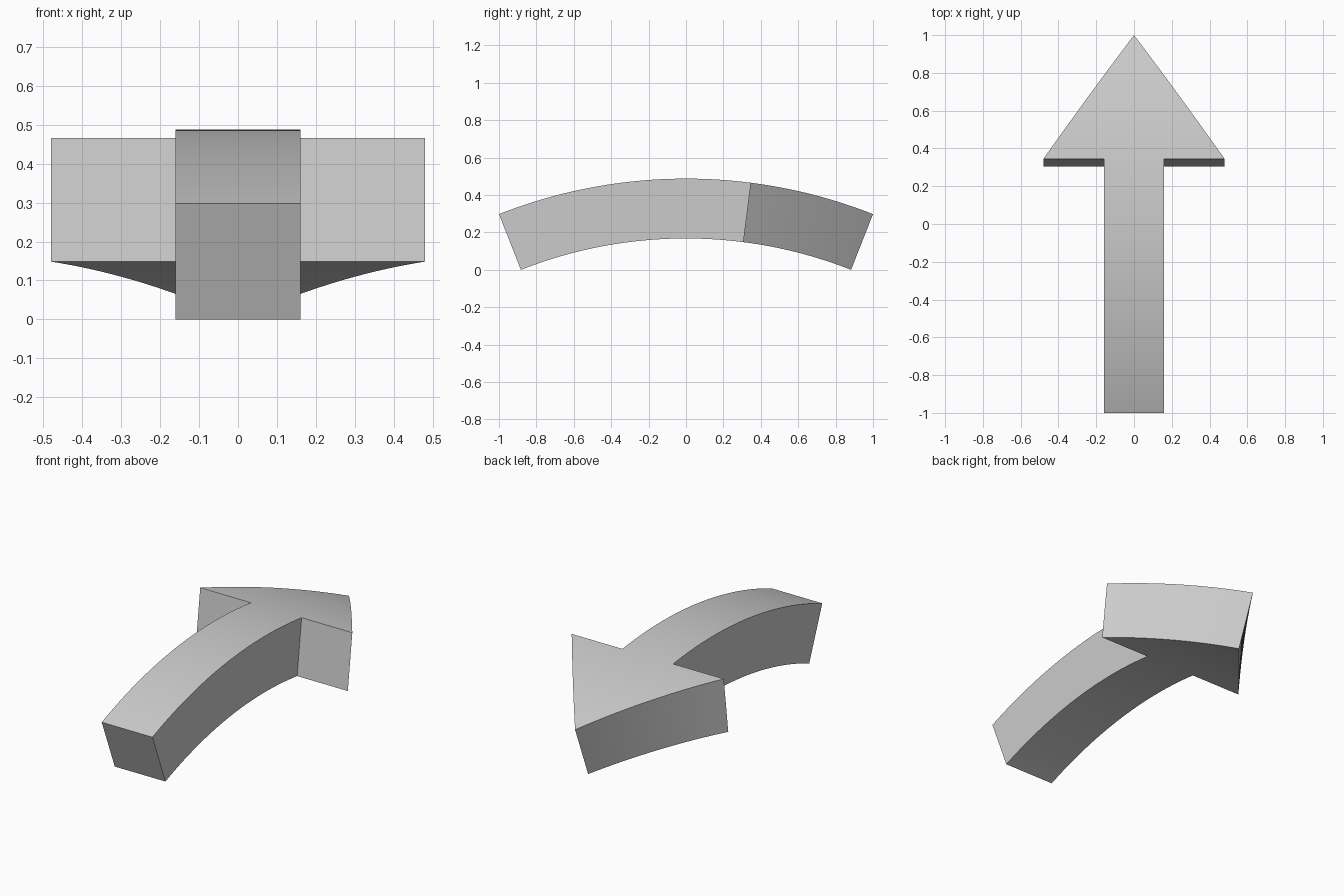
import bpy, bmesh, math

cube = bpy.data.objects.get("Cube")
if cube:
    bpy.data.objects.remove(cube, do_unlink=True)

RADIUS = 2.727                      # outer bend radius
THICK = 0.32
HALF = RADIUS * math.asin(1 / RADIUS)        # half length along the arc
NECK = RADIUS * math.asin(0.345 / RADIUS)    # where the head begins
SHAFT_W, HEAD_W = 0.16, 0.48
CENTRE_Z = -(RADIUS - THICK) * math.cos(HALF / RADIUS)

grey = bpy.data.materials.new("light grey")
grey.use_nodes = True
colour = (0.6, 0.6, 0.6, 1)
grey.diffuse_color = colour
grey.node_tree.nodes["Principled BSDF"].inputs["Base Color"].default_value = colour

# Flat arrow outline: shaft rectangle and head triangle sharing the neck
bm = bmesh.new()
tail_r, tail_l, neck_r, neck_l, barb_r, barb_l, tip = [
    bm.verts.new((x, y, 0)) for x, y in (
        (-SHAFT_W, -HALF), (SHAFT_W, -HALF), (-SHAFT_W, NECK), (SHAFT_W, NECK),
        (-HEAD_W, NECK), (HEAD_W, NECK), (0, HALF))]
bm.faces.new((tail_r, tail_l, neck_l, neck_r))
bm.faces.new((barb_r, neck_r, neck_l, barb_l, tip))


# Slice across the length so that it can bend
def slice_span(start, end, count):
    for i in range(1, count):
        y = start + (end - start) * i / count
        bmesh.ops.bisect_plane(bm, geom=bm.verts[:] + bm.edges[:] + bm.faces[:],
                               plane_co=(0, y, 0), plane_no=(0, 1, 0))


slice_span(-HALF, NECK, 32)
slice_span(NECK, HALF, 16)

# Thicken downwards
solid = bmesh.ops.extrude_face_region(bm, geom=bm.faces[:], use_keep_orig=True)
for v in solid["geom"]:
    if isinstance(v, bmesh.types.BMVert):
        v.co.z -= THICK

# Bend into an arch
for v in bm.verts:
    angle, radius = v.co.y / RADIUS, RADIUS + v.co.z
    v.co.y = radius * math.sin(angle)
    v.co.z = CENTRE_Z + radius * math.cos(angle)
bmesh.ops.recalc_face_normals(bm, faces=bm.faces[:])

mesh = bpy.data.meshes.new("curved_arrow")
bm.to_mesh(mesh)
bm.free()
mesh.materials.append(grey)
arrow = bpy.data.objects.new("curved_arrow", mesh)
bpy.context.collection.objects.link(arrow)

bpy.context.view_layer.objects.active = arrow
arrow.select_set(True)
bpy.ops.object.shade_smooth_by_angle(angle=math.radians(30))
